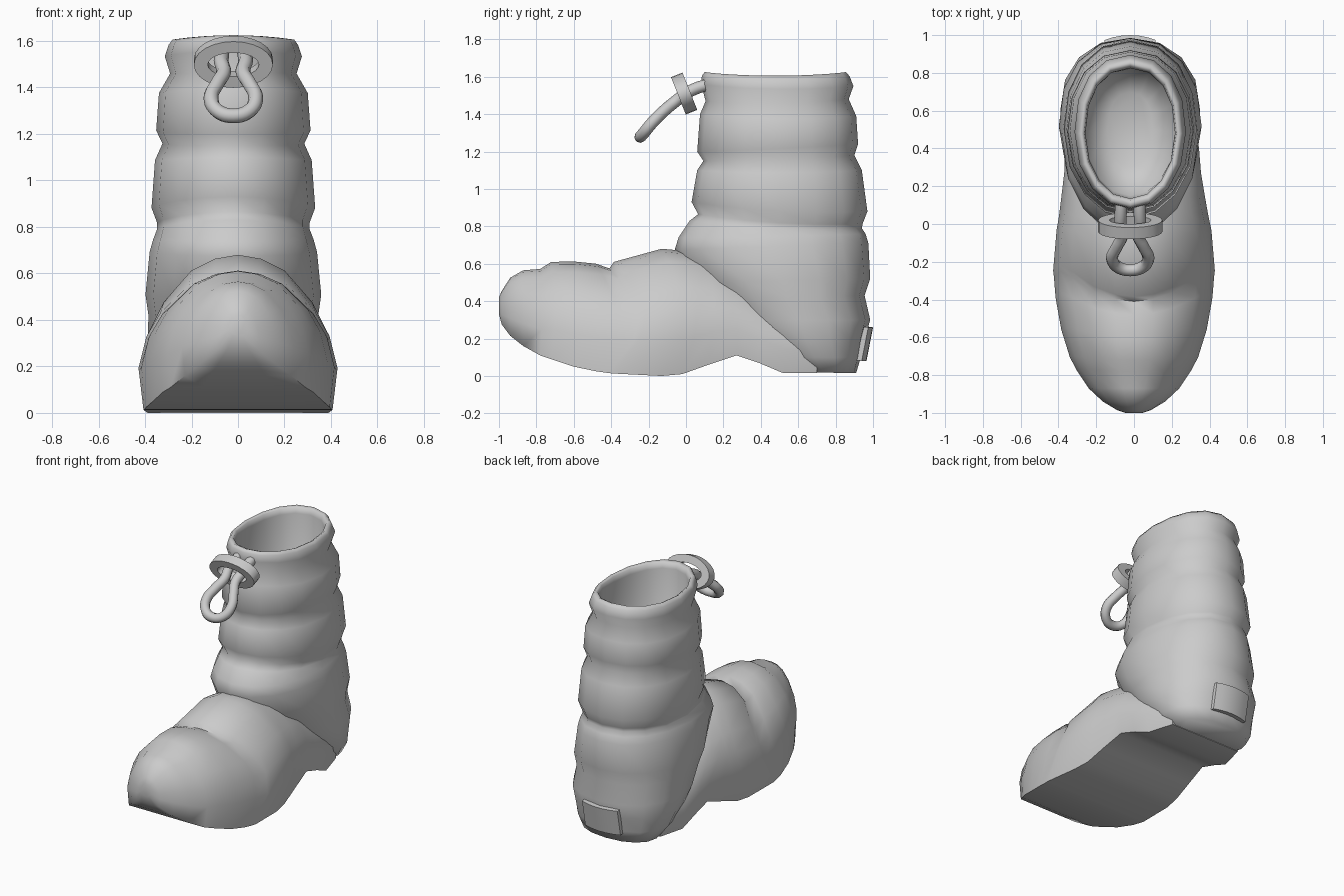
import bpy
import bmesh
from math import sin, cos, pi, copysign
from mathutils import Vector

cube = bpy.data.objects.get("Cube")
if cube:
    bpy.data.objects.remove(cube, do_unlink=True)

grey = bpy.data.materials.new("plain_grey")
grey.use_nodes = True
grey.diffuse_color = (0.6, 0.6, 0.6, 1)
grey.node_tree.nodes["Principled BSDF"].inputs["Base Color"].default_value = grey.diffuse_color

CENTRE_X = -0.02


def finish(name, bm, angle):
    """Turn a bmesh into a smooth-shaded object."""
    bmesh.ops.recalc_face_normals(bm, faces=bm.faces)
    mesh = bpy.data.meshes.new(name)
    bm.to_mesh(mesh)
    bm.free()
    mesh.materials.append(grey)
    obj = bpy.data.objects.new(name, mesh)
    bpy.context.collection.objects.link(obj)
    bpy.ops.object.select_all(action='DESELECT')
    obj.select_set(True)
    bpy.context.view_layer.objects.active = obj
    bpy.ops.object.shade_smooth_by_angle(angle=angle)


def loft(name, rings, closed=False, angle=1.15):
    """Skin a list of point rings, capping the ends unless it closes on itself."""
    bm = bmesh.new()
    loops = [[bm.verts.new(p) for p in ring] for ring in rings]
    pairs = list(zip(loops, loops[1:]))
    if closed:
        pairs.append((loops[-1], loops[0]))
    for a, b in pairs:
        n = len(a)
        for i in range(n):
            j = (i + 1) % n
            bm.faces.new((a[i], a[j], b[j], b[i]))
    if not closed:
        bm.faces.new(loops[0])
        bm.faces.new(loops[-1])
    finish(name, bm, angle)


def power(value, exponent):
    return copysign(abs(value) ** exponent, value)


# Quilted shaft: front y, front z, back y, back z, half width
SHAFT = [
    (.56, .02, .91, .017, .27), (.44, .1, .935, .1, .325),
    (.32, .2, .955, .2, .352), (.22, .3, .985, .3, .37),
    (.13, .4, .955, .43, .365), (.05, .5, .985, .52, .378),
    (-.06, .675, .975, .71, .36), (-.04, .74, .96, .76, .345),
    (.02, .83, .94, .79, .328), (.065, .865, .945, .815, .328),
    (.03, .93, .97, .88, .352), (.06, 1.1, .94, 1.1, .337),
    (.093, 1.15, .9, 1.18, .305), (.06, 1.2, .92, 1.24, .332),
    (.075, 1.4, .91, 1.39, .32), (.105, 1.47, .87, 1.48, .272),
    (.08, 1.56, .895, 1.55, .295), (.085, 1.605, .875, 1.602, .278),
    (.1, 1.625, .855, 1.625, .262), (.125, 1.615, .835, 1.615, .244),
    (.135, 1.58, .825, 1.58, .237), (.15, .7, .82, .7, .235),
    (.3, .62, .7, .62, .12),
]


def shaft_ring(yf, zf, yb, zb, w, sides=16):
    """Egg-shaped ring, narrower in front and dipping at the sides."""
    ring = []
    for i in range(sides):
        a = 2 * pi * i / sides
        x, y = power(sin(a), .9), power(cos(a), .9)
        t = ((1 - y) / 2) ** 2
        taper = 1 - .12 * max(0, -y) ** 2
        z = zb + (zf - zb) * t - .012 * x * x * zb
        ring.append((CENTRE_X + w * x * taper, (yf + yb) / 2 + y * (yb - yf) / 2, z))
    return ring


loft("shaft", [shaft_ring(*r) for r in SHAFT], angle=1.7)

# Foot with a flat, curved sole: y, bottom z, top z, half width, backward sweep
FOOT = [
    (-1, .33, .42, .045, 0), (-.985, .275, .455, .09, 0), (-.94, .215, .525, .165, 0),
    (-.87, .16, .565, .24, 0), (-.78, .11, .572, .305, .01), (-.72, .09, .61, .34, .02),
    (-.6, .05, .612, .385, .05), (-.48, .025, .6, .415, .11), (-.41, .015, .575, .424, .16),
    (-.385, .013, .61, .428, .17), (-.13, 0, .68, .41, .12), (-.02, .01, .67, .395, .08),
    (.12, .06, .64, .38, .03), (.27, .11, .58, .362, 0), (.39, .07, .5, .355, 0),
    (.52, .015, .45, .342, 0), (.7, .015, .4, .29, 0),
]
# Half section from sole centre to crown: width share, height share
SECTION = [(0, 0), (.5, 0), (.95, 0), (1, .3), (.92, .53), (.78, .7), (.49, .9), (.24, .975), (0, 1)]
OUTLINE = SECTION + [(-u, v) for u, v in SECTION[-2:0:-1]]


def foot_ring(y, low, high, w, sweep):
    shift = CENTRE_X * max(0, y + .1)
    return [(shift + u * w, y + sweep * sin(pi * v), low + v * (high - low)) for u, v in OUTLINE]


loft("foot", [foot_ring(*r) for r in FOOT])

# Oval cord toggle, tilted forward, with a square-edged rim
centre = Vector((CENTRE_X, -.01, 1.51))
normal = Vector((0, .93, .37))
upward = Vector((0, -.37, .93))
toggle = []
for i in range(24):
    a = 2 * pi * i / 24
    ring = []
    for grow, depth in ((0, -1), (1, -1), (1, 1), (0, 1)):
        side = Vector(((.11 + .06 * grow) * cos(a), 0, 0))
        rise = upward * ((.055 + .052 * grow) * sin(a))
        ring.append(centre + side + rise + normal * depth * .033)
    toggle.append(ring)
loft("toggle", toggle, closed=True, angle=.7)

# Cord loop pinched inside the toggle
half = [(.05, .13, 1.56), (.05, .06, 1.54), (.052, 0, 1.51), (.042, -.06, 1.465),
        (.07, -.12, 1.415), (.096, -.18, 1.355), (.07, -.225, 1.3)]
path = half + [(0, -.245, 1.278)] + [(-x, y, z) for x, y, z in reversed(half)]
curve = bpy.data.curves.new("cord_path", 'CURVE')
curve.dimensions = '3D'
curve.bevel_depth = .032
curve.bevel_resolution = 2
curve.resolution_u = 5
spline = curve.splines.new('BEZIER')
spline.bezier_points.add(len(path) - 1)
for point, (x, y, z) in zip(spline.bezier_points, path):
    point.co = (CENTRE_X + x, y, z)
    point.handle_left_type = point.handle_right_type = 'AUTO'
curve.materials.append(grey)
bpy.context.collection.objects.link(bpy.data.objects.new("cord_loop", curve))

# Curved tab on the back of the heel
TAB = [(.93, .085), (.965, .08), (1, .26), (.965, .265)]
columns = []
for i in range(-3, 4):
    x = .045 * i
    columns.append([(CENTRE_X + x, y - 1.4 * x * x, z) for y, z in TAB])
loft("heel_tab", columns, angle=.7)
